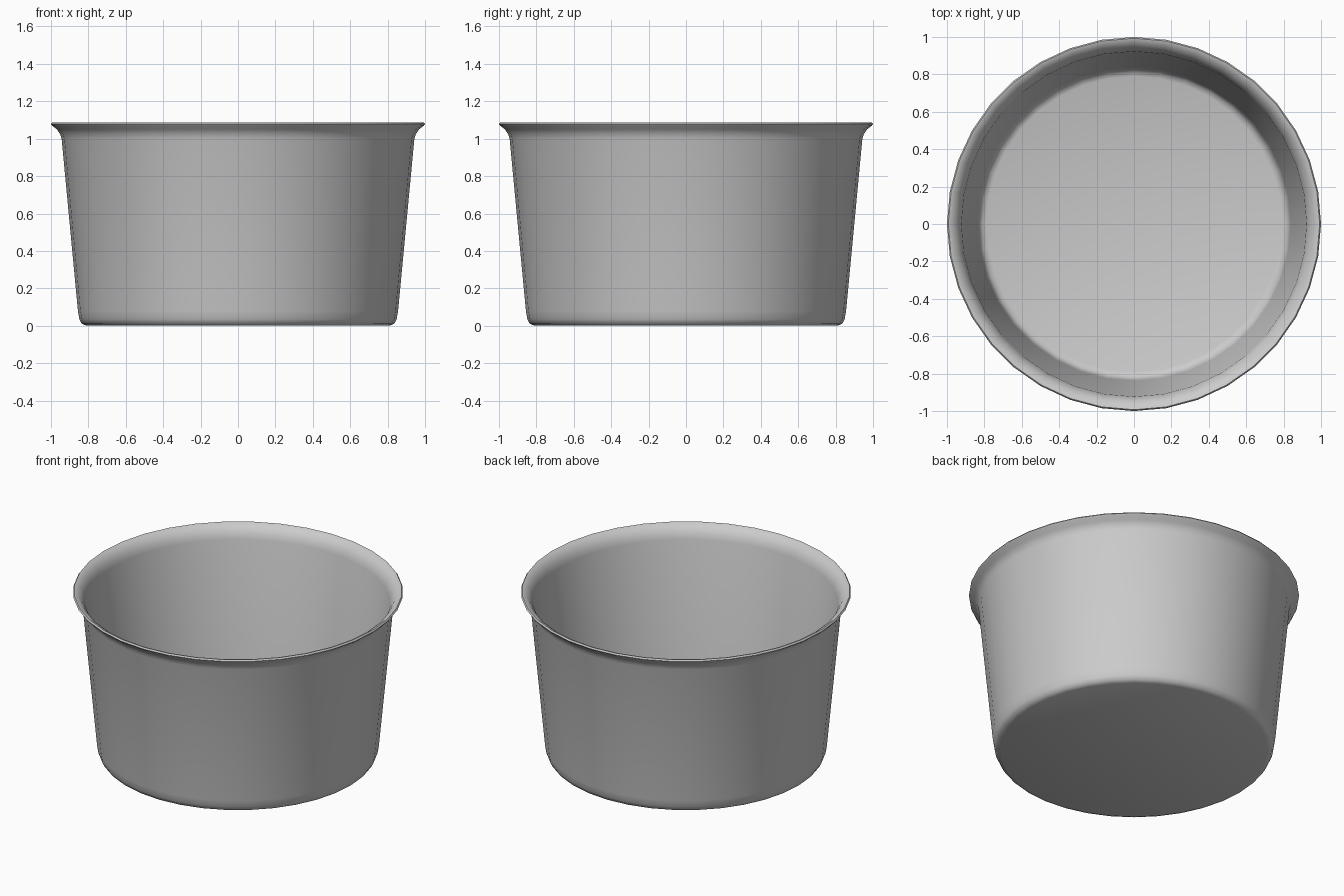
import bpy
import bmesh
from math import radians
from mathutils import Matrix

cube = bpy.data.objects.get("Cube")
if cube:
    bpy.data.objects.remove(cube, do_unlink=True)

SIDES = 36

# Single grey material
grey = bpy.data.materials.new("plain_grey")
grey.use_nodes = True
colour = (0.6, 0.6, 0.6, 1)
grey.diffuse_color = colour
grey.node_tree.nodes["Principled BSDF"].inputs["Base Color"].default_value = colour

# Wall section as (radius, height): outer base, wall, flared lip, inner wall, floor
profile = [
    (0.81, 0.0), (0.835, 0.01), (0.848, 0.035), (0.856, 0.08),
    (0.943, 1.0), (0.952, 1.026), (0.968, 1.05), (0.993, 1.069),
    (1.0, 1.079), (0.993, 1.088), (0.98, 1.085),
    (0.953, 1.065), (0.934, 1.035), (0.923, 1.0),
    (0.838, 0.09), (0.83, 0.05), (0.815, 0.029), (0.79, 0.02),
]

# Bowl: stacked rings, bridged, with flat caps for underside and inner floor
bm = bmesh.new()
rings = []
for r, z in profile:
    ring = bmesh.ops.create_circle(bm, segments=SIDES, radius=r,
                                   matrix=Matrix.Translation((0, 0, z)))
    rings.append(ring["verts"])
for a, b in zip(rings, rings[1:]):
    for i in range(SIDES):
        j = (i + 1) % SIDES
        bm.faces.new((a[i], a[j], b[j], b[i]))
bm.faces.new(rings[0])
bm.faces.new(rings[-1])
bmesh.ops.recalc_face_normals(bm, faces=bm.faces)

mesh = bpy.data.meshes.new("bowl")
bm.to_mesh(mesh)
bm.free()
mesh.materials.append(grey)
bowl = bpy.data.objects.new("bowl", mesh)
bpy.context.collection.objects.link(bowl)

# Smooth shading throughout
bpy.context.view_layer.objects.active = bowl
bowl.select_set(True)
bpy.ops.object.shade_smooth_by_angle(angle=radians(60))
